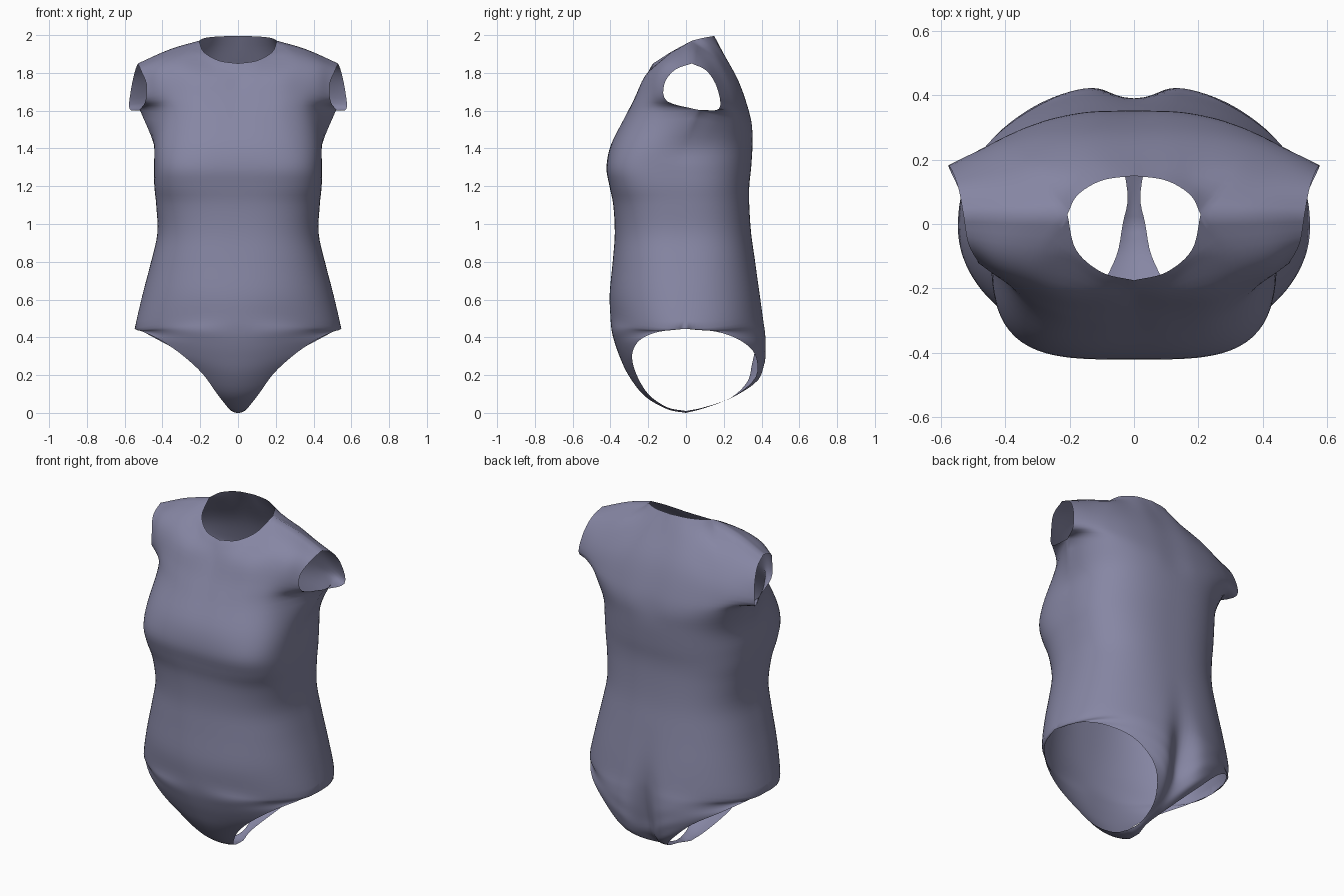
import bpy, bmesh, math
from mathutils import Vector

if "Cube" in bpy.data.objects:
    bpy.data.objects.remove(bpy.data.objects["Cube"])

COLS, SUB = 30, 4          # columns per half panel, subdivisions between rows

def catmull(p, t):
    """Point on a smooth curve through list p, t in 0..len(p)-1."""
    i = min(int(t), len(p) - 2)
    f = t - i
    b, c = p[i], p[i + 1]
    a = p[i - 1] if i > 0 else b * 2 - c
    d = p[i + 2] if i + 2 < len(p) else c * 2 - b
    return 0.5 * (b * 2 + (c - a) * f + (a * 2 - b * 5 + c * 4 - d) * f * f
                  + (b * 3 - a - c * 3 + d) * f ** 3)

def broken(p, t, cuts):
    """Same curve, but with corners at the cut indices."""
    ends = [0] + cuts + [len(p) - 1]
    for a, b in zip(ends, ends[1:]):
        if t <= b:
            return catmull(p[a:b + 1], t - a)

def cleft(x, y, z):
    """Centre hollow down the lower back."""
    if y > 0:
        y -= .09 * math.exp(-((z - .17) / .3) ** 2) * math.exp(-(x / .075) ** 2) * min(1, y / .35)
    return Vector((x, y, z))

def body_row(zc, yc, ze, xe, ye, n):
    """Rounded cross-section from the centre line to the side seam."""
    row = []
    for i in range(COLS + 1):
        a = i / COLS * math.pi / 2
        s, c = math.sin(a), max(math.cos(a), 0)
        r = (s ** n + c ** n) ** (-1 / n)
        row.append(cleft(xe * s * r, ye + (yc - ye) * c * r, zc + (ze - zc) * s * s))
    return row

def leg_row(zc, yc, ze, xe, ye, n):
    """Part of a cross-section, from the centre line to the leg hem."""
    row, f = [], xe / .547 * math.pi / 2
    for i in range(COLS + 1):
        u = math.sin(i / COLS * f) / math.sin(f)
        row.append(cleft(xe * u, yc + (ye - yc) * u ** n, zc + (ze - zc) * u * u))
    return row

def yoke_row(pts, cuts):
    p = [Vector(q) for q in pts]
    return [broken(p, i / COLS * (len(p) - 1), cuts) for i in range(COLS + 1)]

# side seam from hip to underarm:
# centre z, edge z, half width, front depth, back depth, front/back roundness
torso = [(.51, .445, .547, -.4, .415, 2, 2.2), (.63, .62, .507, -.404, .395, 2.2, 2.3),
         (.8, .8, .46, -.388, .367, 2.4, 2.4), (.95, .95, .427, -.377, .345, 2.6, 2.5),
         (1.1, 1.1, .433, -.385, .335, 2.9, 2.5), (1.2, 1.2, .443, -.405, .335, 3.4, 2.5),
         (1.3, 1.3, .445, -.421, .345, 3.7, 2.5), (1.42, 1.42, .445, -.397, .352, 3.2, 2.6)]

# leg-line rows: centre z, centre y, edge z, edge x, edge y, roundness
front_low = [(0, 0, .01, .035, 0, 2), (.02, -.1, .03, .055, -.1, 2),
             (.09, -.22, .1, .11, -.2, 2), (.2, -.305, .21, .19, -.265, 2),
             (.3, -.352, .31, .3, -.285, 2.2), (.38, -.38, .385, .41, -.245, 2.5),
             (.44, -.394, .428, .5, -.15, 2.8)]
back_low = [(0, 0, .01, .035, 0, 2), (.025, .12, .03, .02, .12, 2),
            (.08, .31, .085, .06, .285, 2), (.165, .415, .19, .16, .37, 2),
            (.26, .432, .31, .29, .365, 2.3), (.35, .432, .385, .42, .285, 2.6),
            (.43, .425, .43, .505, .16, 2.9)]

# chest, cap sleeve, neckline and shoulder rows
front_yoke = [
    [(0, -.325, 1.56), (.12, -.325, 1.56), (.25, -.3, 1.57), (.36, -.23, 1.58), (.44, -.1, 1.59), (.52, .06, 1.605)],
    [(0, -.272, 1.66), (.12, -.275, 1.66), (.24, -.26, 1.67), (.34, -.22, 1.67), (.42, -.165, 1.66), (.49, -.1, 1.65)],
    [(0, -.222, 1.76), (.11, -.225, 1.77), (.22, -.21, 1.79), (.32, -.18, 1.8), (.42, -.15, 1.78), (.485, -.115, 1.74)],
    [(0, -.192, 1.82), (.11, -.175, 1.835), (.205, -.11, 1.885), (.31, -.1, 1.885), (.42, -.085, 1.86), (.515, -.06, 1.815)],
    [(0, -.175, 1.85), (.1, -.15, 1.865), (.18, -.08, 1.91), (.207, .03, 1.97), (.36, .03, 1.925), (.53, .03, 1.85)]]
back_yoke = [
    [(0, .347, 1.52), (.14, .347, 1.52), (.28, .32, 1.53), (.4, .262, 1.55), (.48, .17, 1.57), (.52, .06, 1.605)],
    [(0, .325, 1.62), (.14, .325, 1.62), (.28, .305, 1.62), (.4, .268, 1.62), (.49, .225, 1.62), (.575, .175, 1.61)],
    [(0, .275, 1.76), (.13, .275, 1.76), (.26, .26, 1.75), (.37, .235, 1.74), (.47, .2, 1.73), (.565, .165, 1.72)],
    [(0, .2, 1.9), (.11, .197, 1.9), (.2, .175, 1.895), (.3, .155, 1.88), (.42, .13, 1.845), (.545, .11, 1.81)],
    [(0, .15, 1.995), (.1, .135, 1.993), (.175, .09, 1.985), (.207, .03, 1.97), (.36, .03, 1.925), (.53, .03, 1.85)]]

HIP = len(front_low)
ARM = HIP + len(torso)

def panel(low, side, yoke):
    rows = [leg_row(*r) for r in low]
    for zc, ze, x, yf, yb, nf, nb in torso:
        rows.append(body_row(zc, (yf, yb)[side], ze, x, -.01, (nf, nb)[side]))
    rows += [yoke_row(r, [3] if r is yoke[-1] else []) for r in yoke]
    grid = []
    for k in range((len(rows) - 1) * SUB + 1):
        line = []
        for c in range(COLS + 1):
            col = [r[c] for r in rows]
            # corners at hip and underarm on the hem only
            line.append(catmull(col, k / SUB).lerp(broken(col, k / SUB, [HIP, ARM]), (c / COLS) ** 6))
        grid.append(line)
    return grid

front = panel(front_low, 0, front_yoke)
back = panel(back_low, 1, back_yoke)

# join the panels along side seam, shoulder seam and crotch
for k in range(HIP * SUB, ARM * SUB + 1):
    back[k][COLS] = front[k][COLS]
for c in range(COLS * 3 // 5, COLS + 1):
    back[-1][c] = front[-1][c]
back[0] = front[0]

bm = bmesh.new()
for grid in (front, back):
    vs = [[bm.verts.new(p) for p in row] for row in grid]
    for a, b in zip(vs, vs[1:]):
        for c in range(COLS):
            q = (a[c], a[c + 1], b[c + 1], b[c])
            bm.faces.new(q if grid is front else q[::-1])
for v in bm.verts:
    if abs(v.co.x) < .0005:
        v.co.x = 0
bmesh.ops.remove_doubles(bm, verts=bm.verts, dist=.0003)

# mirror to the other half
geo = bm.verts[:] + bm.edges[:] + bm.faces[:]
bmesh.ops.mirror(bm, geom=geo, axis='X', merge_dist=.0003)
bmesh.ops.recalc_face_normals(bm, faces=bm.faces)
for f in bm.faces:
    f.smooth = True

me = bpy.data.meshes.new("bodysuit")
bm.to_mesh(me)
bm.free()
suit = bpy.data.objects.new("bodysuit", me)
bpy.context.collection.objects.link(suit)
mat = bpy.data.materials.new("dusty violet fabric")
mat.diffuse_color = (.24, .24, .37, 1)
mat.use_nodes = True
mat.node_tree.nodes["Principled BSDF"].inputs["Base Color"].default_value = mat.diffuse_color
me.materials.append(mat)
